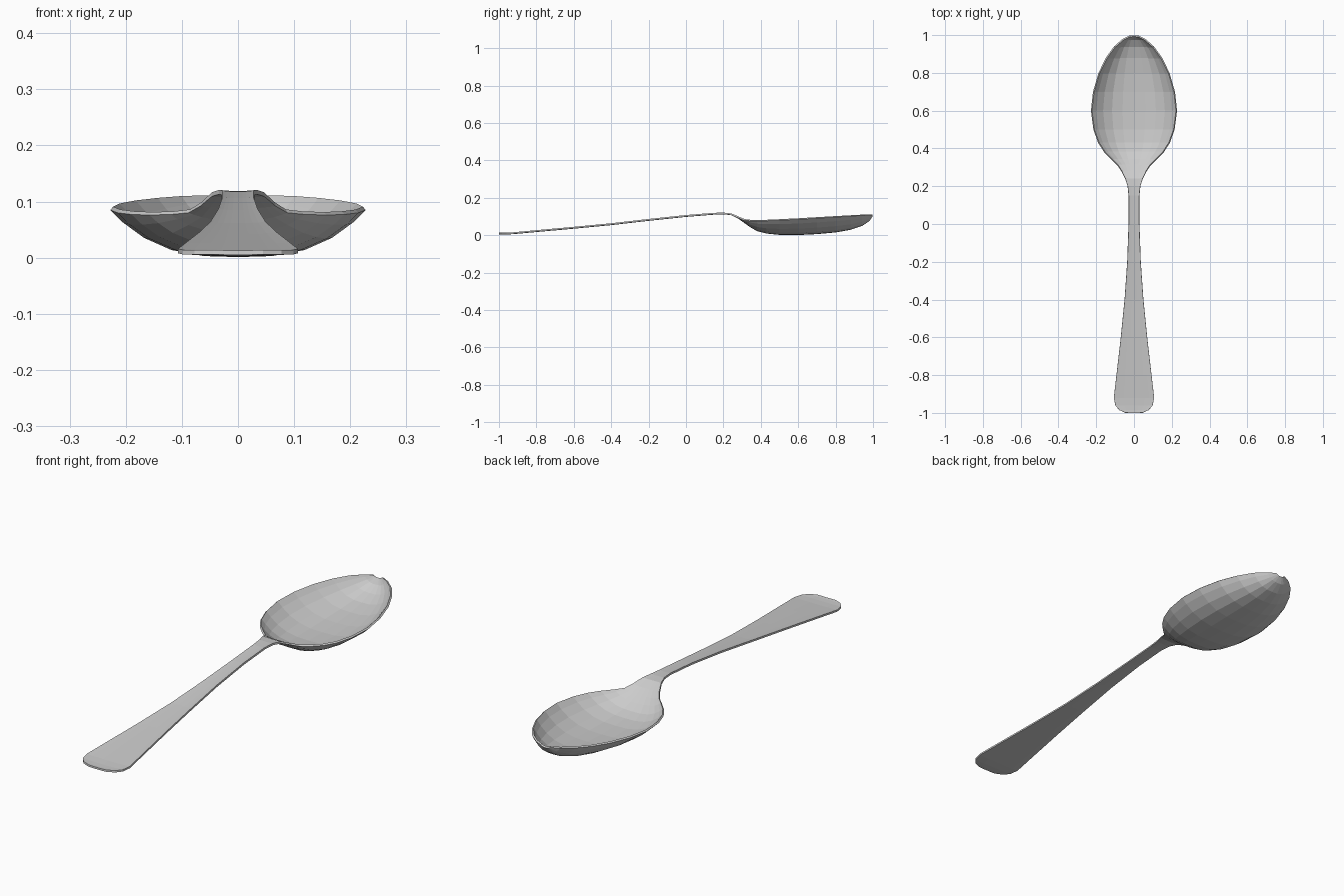
import bpy, bmesh, math

# Stations along the spoon: y, half width, rim height, underside centre height
STATIONS = [
    (-1.0, 0.045, 0.006, 0.005), (-0.985, 0.078, 0.006, 0.004),
    (-0.96, 0.099, 0.006, 0.004), (-0.92, 0.107, 0.008, 0.006),
    (-0.80, 0.093, 0.019, 0.017), (-0.60, 0.070, 0.037, 0.035),
    (-0.40, 0.050, 0.056, 0.054), (-0.20, 0.036, 0.079, 0.077),
    (0.0, 0.029, 0.100, 0.098), (0.15, 0.029, 0.112, 0.110),
    (0.20, 0.034, 0.113, 0.111), (0.24, 0.047, 0.109, 0.108),
    (0.28, 0.067, 0.092, 0.088), (0.31, 0.088, 0.080, 0.067),
    (0.34, 0.120, 0.077, 0.045), (0.38, 0.158, 0.076, 0.022),
    (0.43, 0.190, 0.077, 0.009), (0.50, 0.215, 0.080, 0.002),
    (0.60, 0.228, 0.085, 0.001), (0.70, 0.217, 0.091, 0.006),
    (0.80, 0.188, 0.097, 0.015), (0.88, 0.149, 0.102, 0.029),
    (0.94, 0.106, 0.106, 0.049), (0.98, 0.060, 0.108, 0.075),
    (0.998, 0.024, 0.109, 0.101),
]
SEGMENTS = 10

# Spoon underside lofted through the stations
bm = bmesh.new()
rows = []
for y, half, rim, low in STATIONS:
    row = []
    for i in range(SEGMENTS + 1):
        u = math.sin(math.pi * 0.42 * (2 * i / SEGMENTS - 1)) / math.sin(math.pi * 0.42)
        row.append(bm.verts.new((half * u, y, low + (rim - low) * abs(u) ** 2.9)))
    rows.append(row)
for a, b in zip(rows, rows[1:]):
    for i in range(SEGMENTS):
        bm.faces.new((a[i], a[i + 1], b[i + 1], b[i]))
mesh = bpy.data.meshes.new("spoon")
bm.to_mesh(mesh)
bm.free()
spoon = bpy.data.objects.new("spoon", mesh)
bpy.context.collection.objects.link(spoon)

# Metal thickness, grown upwards and inwards
shell = spoon.modifiers.new("thickness", 'SOLIDIFY')
shell.thickness = 0.008
shell.offset = 1
